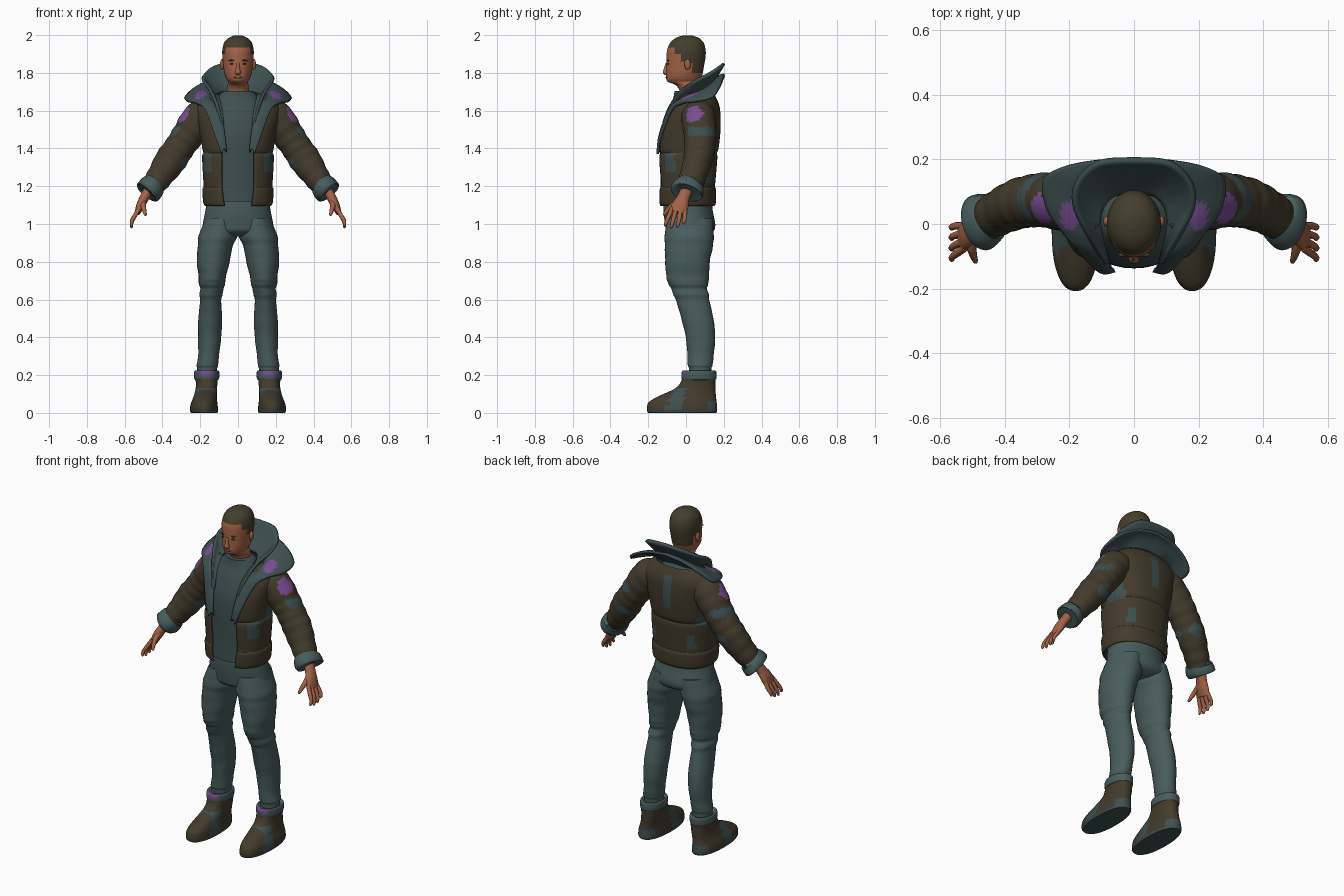
import bpy, bmesh, math
from mathutils import Vector


def mat(name, r, g, b):
    m = bpy.data.materials.new(name)
    m.diffuse_color = (r, g, b, 1)
    return m


TEAL = mat("teal_cloth", .066, .108, .108)
DARK = mat("dark_teal", .048, .078, .080)
BROWN = mat("brown_leather", .056, .043, .025)
PURPLE = mat("purple_patch", .19, .075, .29)
SKIN = mat("skin", .36, .125, .063)
LIP = mat("lips", .22, .06, .035)
HAIR = mat("dark_hair", .058, .048, .025)
EYE = mat("eye_dark", .03, .018, .012)


def spline(P, k):
    """Catmull-Rom resampling of tuples of any length."""
    out, n = [], len(P)
    for i in range(n - 1):
        a, b, c, d = P[max(i - 1, 0)], P[i], P[i + 1], P[min(i + 2, n - 1)]
        for j in range(k):
            t = j / k
            out.append([.5 * (2*q + (r - p)*t + (2*p - 5*q + 4*r - s)*t*t + (3*q - p - 3*r + s)*t**3)
                        for p, q, r, s in zip(a, b, c, d)])
    return out + [list(P[-1])]


def finish(name, bm, mats, rule=None, mirror=False, thick=0, merge=False):
    bmesh.ops.recalc_face_normals(bm, faces=bm.faces)
    if rule:
        for f in bm.faces:
            f.material_index = rule(f.calc_center_median())
    me = bpy.data.meshes.new(name)
    bm.to_mesh(me)
    bm.free()
    for m in mats:
        me.materials.append(m)
    ob = bpy.data.objects.new(name, me)
    bpy.context.collection.objects.link(ob)
    if mirror:
        md = ob.modifiers.new("mirror", 'MIRROR')
        md.use_mirror_merge = merge
    if thick:
        md = ob.modifiers.new("thickness", 'SOLIDIFY')
        md.thickness, md.offset = thick, 0
    return ob


def loft(name, pts, mats, n=28, k=5, flat=True, e=1, ripple=0, thick=0, rule=None, mirror=False):
    """Skin rings (x, y, z, half width, half depth[, front opening])."""
    bm = bmesh.new()
    R = spline(pts, k)
    opened = len(pts[0]) > 5
    rows = []
    for i, r in enumerate(R):
        c = Vector(r[:3])
        u, v = Vector((1, 0, 0)), Vector((0, 1, 0))
        if not flat:
            t = (Vector(R[min(i + 1, len(R) - 1)][:3]) - Vector(R[max(i - 1, 0)][:3])).normalized()
            v = (v - t * v.dot(t)).normalized()
            u = v.cross(t)
        g = 1 + ripple * math.sin(i * 1.25)
        a = math.asin(min(.9, r[5] / r[3]) ** (1 / e)) if opened else 0
        row = []
        for j in range(n + 1 if opened else n):
            th = a + (2 * math.pi - 2 * a) * j / n
            s, q = math.sin(th), math.cos(th)
            row.append(bm.verts.new(c + u * (g * r[3] * math.copysign(abs(s) ** e, s))
                                    - v * (g * r[4] * math.copysign(abs(q) ** e, q))))
        rows.append(row)
    for A, B in zip(rows, rows[1:]):
        for j in range(n):
            l = (j + 1) % len(A)
            bm.faces.new((A[j], A[l], B[l], B[j]))
    if not opened:
        bm.faces.new(rows[0])
        bm.faces.new(rows[-1])
    return finish(name, bm, mats, rule, mirror, thick)


def band(name, inner, outer, mats, bulge, thick, rule=None):
    """Collar sheet between two edge curves, mirrored across the middle."""
    bm = bmesh.new()
    m = 10
    rows = []
    for a, b in zip(spline(inner, 8), spline(outer, 8)):
        rows.append([bm.verts.new(Vector(a).lerp(Vector(b), j / m)
                                  + Vector((0, 0, bulge * math.sin(math.pi * j / m)))) for j in range(m + 1)])
    for A, B in zip(rows, rows[1:]):
        for j in range(m):
            bm.faces.new((A[j], A[j + 1], B[j + 1], B[j]))
    return finish(name, bm, mats, rule, True, thick, True)


def blob(name, loc, scale, m, mirror=False):
    bm = bmesh.new()
    bmesh.ops.create_uvsphere(bm, u_segments=16, v_segments=10, radius=1)
    for v in bm.verts:
        v.co = Vector([v.co[i] * scale[i] + loc[i] for i in range(3)])
    return finish(name, bm, [m], None, mirror)


def near(c, p, d):
    return (c - Vector(p)).length < d


# Head with short hair painted by hairline height
def hair_rule(c):
    line = 1.935 if c.y < -.06 else 1.90 if c.y < -.03 else 1.86 if c.y < .03 else 1.80
    return 1 if c.z > line else 0


loft("head", [(0, .03, 1.64, .064, .06), (0, .025, 1.70, .059, .058), (0, .012, 1.735, .056, .066),
              (0, -.010, 1.752, .052, .085), (0, -.013, 1.77, .063, .092), (0, -.008, 1.80, .073, .097),
              (0, -.004, 1.84, .078, .100), (0, 0, 1.88, .082, .103), (0, .002, 1.92, .083, .102),
              (0, .005, 1.96, .073, .088), (0, .007, 1.985, .050, .061), (0, .008, 1.998, .020, .025)],
     [SKIN, HAIR], n=48, k=6, rule=hair_rule)
loft("nose", [(0, -.098, 1.855, .008, .008), (0, -.104, 1.825, .010, .012), (0, -.107, 1.802, .016, .016),
              (0, -.104, 1.79, .011, .009)], [SKIN], n=14)
blob("ear", (.085, .008, 1.845), (.010, .017, .028), SKIN, True)
blob("eye", (.031, -.094, 1.848), (.012, .005, .005), EYE, True)
blob("brow", (.033, -.095, 1.866), (.018, .006, .004), HAIR, True)
blob("mouth", (0, -.103, 1.776), (.024, .005, .006), LIP)

# Shirt under the open jacket
loft("shirt", [(0, 0, 1.12, .150, .137), (0, .003, 1.25, .150, .138), (0, .005, 1.40, .155, .142),
               (0, .012, 1.50, .165, .142), (0, .02, 1.60, .16, .118), (0, .022, 1.66, .12, .092),
               (0, .012, 1.705, .076, .072)], [DARK], n=36, e=.9)


# Jacket shell with worn patches
def jacket_rule(c):
    x = abs(c.x)
    if c.y > 0:
        strip = x < .018 and 1.45 < c.z < 1.65
        side = x > .14 and c.y < .11 and 1.36 < c.z < 1.46
        pocket = .10 < x < .14 and 1.22 < c.z < 1.31
        return int(strip or side or pocket)
    return int(.135 < x < .172 and 1.27 < c.z < 1.375)


loft("jacket", [(0, .004, 1.10, .170, .142, .070), (0, .004, 1.115, .178, .148, .075),
                (0, .004, 1.18, .183, .149, .083), (0, .004, 1.195, .176, .143, .083),
                (0, .005, 1.23, .178, .145, .085), (0, .006, 1.35, .184, .154, .085),
                (0, .008, 1.375, .178, .148, .085), (0, .010, 1.40, .183, .156, .085),
                (0, .020, 1.50, .200, .157, .10), (0, .040, 1.60, .220, .135, .12),
                (0, .050, 1.65, .195, .112, .13), (0, .055, 1.69, .14, .085, .11)],
     [BROWN, DARK], n=60, k=5, e=.87, thick=.012, rule=jacket_rule)


# Sleeves, cuffs
def sleeve_rule(c):
    if near(c, (.285, .045, 1.58), .05):
        return 2
    if c.x > .27 and abs(c.z - 1.49) < .024 and c.y > .01:
        return 1
    return int(near(c, (.27, .03, 1.31), .045) or near(c, (.33, .14, 1.33), .04))


loft("sleeve", [(.13, .06, 1.605, .07, .08), (.20, .066, 1.56, .092, .09), (.262, .074, 1.475, .085, .085),
                (.31, .072, 1.405, .080, .081), (.358, .062, 1.335, .083, .077), (.415, .036, 1.25, .069, .070),
                (.455, .012, 1.195, .060, .066)],
     [BROWN, DARK, PURPLE], n=36, k=7, flat=False, ripple=.022, rule=sleeve_rule, mirror=True)
loft("sleeve_cuff", [(.447, .020, 1.207, .058, .066), (.450, .018, 1.204, .068, .080),
                     (.475, .004, 1.171, .072, .090), (.479, .002, 1.166, .064, .080)],
     [TEAL], k=2, flat=False, mirror=True)

# Hands
loft("palm", [(.470, .006, 1.185, .027, .034), (.495, -.014, 1.14, .025, .033), (.515, -.030, 1.10, .023, .044),
              (.532, -.042, 1.06, .015, .044)], [SKIN], n=18, flat=False, mirror=True)
for i, (o, drop) in enumerate([(.034, .020), (.012, .004), (-.011, 0), (-.033, .010)]):
    loft("finger_%d" % (i + 1), [(.522, -.040 + o, 1.085, .012, .012), (.545, -.048 + 1.25*o, 1.045, .012, .012),
                                 (.562, -.056 + 1.4*o, 1.01 + drop/2, .010, .010),
                                 (.563, -.062 + 1.45*o, .985 + drop, .008, .008),
                                 (.562, -.063 + 1.45*o, .978 + drop, .003, .003)],
         [SKIN], n=10, k=3, flat=False, mirror=True)
loft("thumb", [(.497, -.030, 1.125, .015, .015), (.502, -.068, 1.10, .015, .015), (.497, -.095, 1.075, .012, .012),
               (.490, -.115, 1.05, .008, .008), (.489, -.118, 1.045, .003, .003)],
     [SKIN], n=10, k=3, flat=False, mirror=True)

# Wide lower collar running into the lapels
band("lapel_collar",
     [(0, .12, 1.71), (.08, .11, 1.70), (.12, .075, 1.69), (.14, .03, 1.68), (.125, -.01, 1.66),
      (.105, -.055, 1.62), (.085, -.10, 1.56), (.07, -.135, 1.46), (.06, -.143, 1.38)],
     [(0, .205, 1.79), (.12, .197, 1.77), (.225, .175, 1.72), (.278, .135, 1.67), (.268, .05, 1.65),
      (.222, -.02, 1.64), (.172, -.078, 1.60), (.115, -.138, 1.45), (.088, -.150, 1.37)],
     [DARK, PURPLE], .022, .014,
     lambda c: int(((c.x - .195) / .03) ** 2 + ((c.y - .03) / .045) ** 2 < 1))

# Standing upper collar
band("upper_collar",
     [(0, .10, 1.70), (.06, .09, 1.70), (.095, .055, 1.695), (.105, .01, 1.68), (.098, -.04, 1.65),
      (.085, -.08, 1.60), (.075, -.115, 1.53)],
     [(0, .200, 1.85), (.11, .190, 1.84), (.175, .130, 1.80), (.185, .06, 1.765), (.150, -.02, 1.715),
      (.115, -.082, 1.635), (.090, -.122, 1.54)], [DARK], -.008, .016)

# Trousers
loft("trouser_hips", [(0, .01, 1.16, .160, .128), (0, .01, 1.08, .171, .130), (0, .022, 1.0, .186, .133),
                      (0, .022, .96, .185, .122), (0, .022, .935, .12, .08)], [TEAL], n=36)
loft("trouser_leg", [(.09, .02, 1.03, .080, .122), (.106, .017, .94, .102, .130), (.121, .015, .88, .092, .127),
                     (.131, .008, .80, .087, .118), (.136, .009, .72, .072, .113), (.138, .012, .685, .070, .106),
                     (.138, .017, .655, .061, .094), (.143, .026, .63, .062, .095), (.145, .037, .59, .056, .088),
                     (.147, .060, .50, .063, .085), (.150, .077, .40, .061, .078), (.156, .077, .30, .055, .069),
                     (.162, .075, .255, .057, .066), (.163, .075, .235, .053, .060), (.164, .075, .19, .052, .058)],
     [TEAL], n=32, ripple=.008, mirror=True)


# Boots with dark soles and patched uppers
def boot_rule(c):
    if c.z < .012:
        return 1
    band_zone = -.115 + .4 * c.z < c.y < -.045 + .4 * c.z and c.z < .13
    heel = c.y > .12 and c.z < .06
    return int(band_zone or heel)


loft("boot", [(.178, -.020, 0, .070, .180), (.180, -.021, .012, .074, .186), (.180, -.021, .035, .073, .185),
              (.178, -.016, .060, .068, .178), (.173, .008, .09, .061, .150), (.168, .046, .125, .057, .111),
              (.166, .062, .155, .057, .094), (.166, .069, .19, .060, .088), (.166, .070, .205, .058, .085)],
     [BROWN, DARK], n=40, e=.88, mirror=True, rule=boot_rule)
loft("boot_cuff", [(.166, .069, .175, .060, .087), (.166, .069, .182, .066, .092), (.166, .069, .215, .067, .092),
                   (.166, .069, .224, .060, .084), (.166, .069, .215, .050, .065)],
     [TEAL, PURPLE], k=4, n=32, mirror=True,
     rule=lambda c: int(c.y < -.002 and abs(c.x - .166) < .035 and c.z > .195))

# Smooth shading with kept creases
bpy.ops.object.select_all(action='DESELECT')
for ob in bpy.context.collection.objects:
    ob.select_set(True)
    bpy.context.view_layer.objects.active = ob
bpy.ops.object.shade_smooth_by_angle(angle=math.radians(50))
